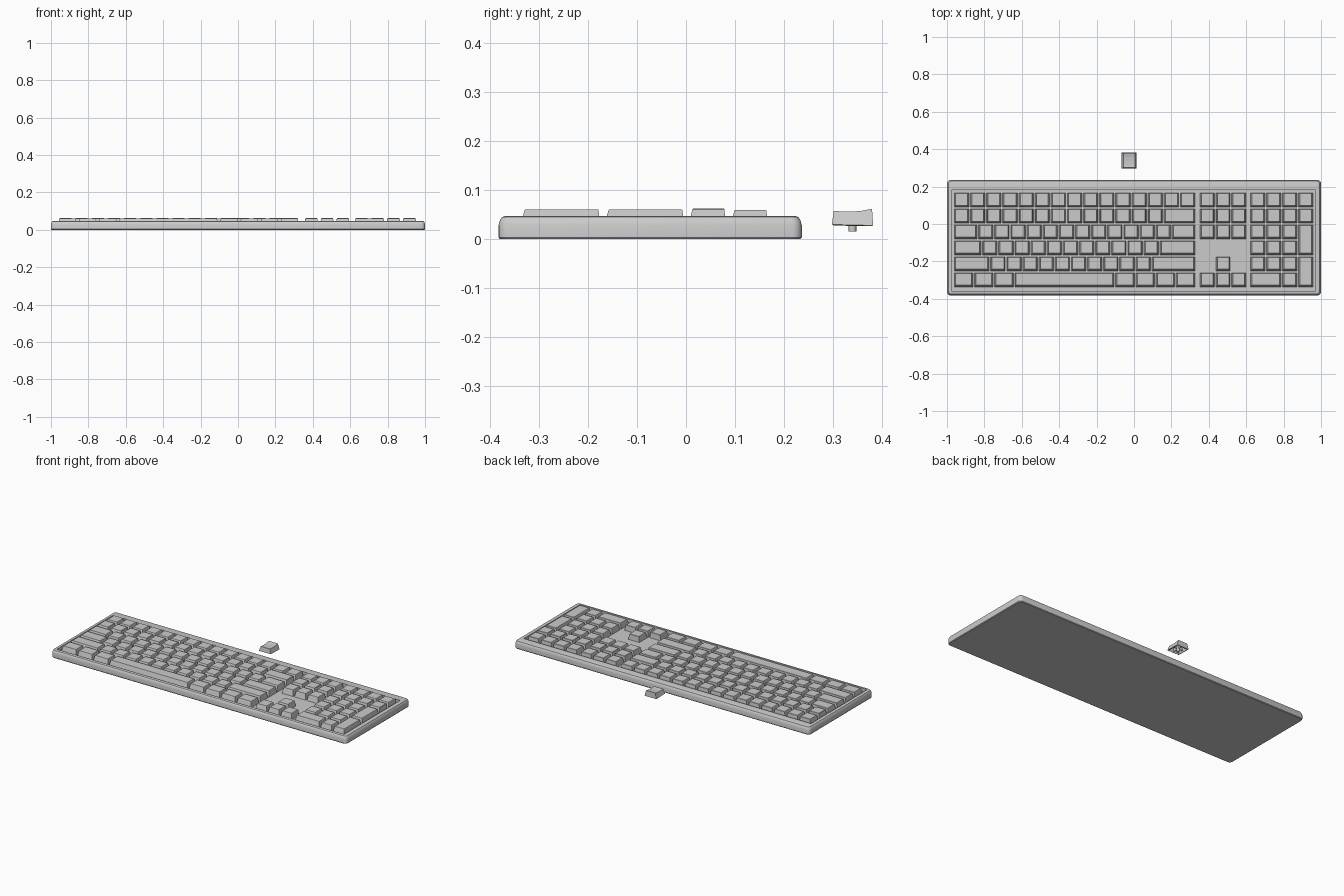
import bpy, bmesh, math

if "Cube" in bpy.data.objects:
    bpy.data.objects.remove(bpy.data.objects["Cube"])

U = 0.0863                 # main key pitch
ROW_TOP, ROW = 0.171, 0.0855
FLOOR, KEY_TOP = 0.027, 0.061


def finish(bm, name, smooth=False):
    bmesh.ops.recalc_face_normals(bm, faces=bm.faces)
    me = bpy.data.meshes.new(name)
    bm.to_mesh(me)
    bm.free()
    ob = bpy.data.objects.new(name, me)
    bpy.context.collection.objects.link(ob)
    if smooth:
        bpy.context.view_layer.objects.active = ob
        ob.select_set(True)
        bpy.ops.object.shade_smooth_by_angle(angle=math.radians(25))
        ob.select_set(False)
    return ob


def rounded_ring(bm, x0, x1, y0, y1, r, z, seg=4):
    verts = []
    corners = [(x1 - r, y1 - r), (x0 + r, y1 - r), (x0 + r, y0 + r), (x1 - r, y0 + r)]
    for q, (cx, cy) in enumerate(corners):
        for i in range(seg + 1):
            a = math.pi / 2 * (q + i / seg)
            verts.append(bm.verts.new((cx + r * math.cos(a), cy + r * math.sin(a), z)))
    return verts


def skin(bm, rings):
    for a, b in zip(rings, rings[1:]):
        n = len(a)
        for i in range(n):
            j = (i + 1) % n
            bm.faces.new((a[i], a[j], b[j], b[i]))


# Case: rounded slab with softened top rim and a sunken key well
bm = bmesh.new()
rings = []
for inset, z in [(0.003, 0.0), (0, 0.004), (0, 0.028), (0.003, 0.039), (0.007, 0.045), (0.013, 0.047)]:
    rings.append(rounded_ring(bm, -1 + inset, 1 - inset, -0.382 + inset, 0.236 - inset,
                              0.02 - inset * 0.6, z))
for z in (0.047, FLOOR):
    rings.append(rounded_ring(bm, -0.975, 0.97, -0.36, 0.184, 0.004, z))
skin(bm, rings)
bm.faces.new(rings[0])
bm.faces.new(rings[-1])
finish(bm, "keyboard_case", True)


# Keys: tapered blocks
def add_key(bm, x, row, w, rows=1, top=KEY_TOP):
    g = 0.0042
    x0, x1 = x + g, x + w - g
    y1 = ROW_TOP - row * ROW - g
    y0 = ROW_TOP - (row + rows) * ROW + g
    levels = [(0, 0, 0, FLOOR), (0.006, 0.009, 0.003, top - 0.0015), (0.0075, 0.0105, 0.0045, top)]
    rs = []
    for s, f, b, z in levels:
        pts = [(x0 + s, y0 + f), (x1 - s, y0 + f), (x1 - s, y1 - b), (x0 + s, y1 - b)]
        rs.append([bm.verts.new((px, py, z)) for px, py in pts])
    skin(bm, rs)
    bm.faces.new(rs[0])
    bm.faces.new(rs[-1])


# Main block, widths in key units
layout = [
    [1] * 15,
    [1] * 13 + [2],
    [1.5] + [1] * 12 + [1.5],
    [1.75] + [1] * 11 + [2.25],
    [2.25] + [1] * 10 + [2.75],
    [1.25] * 3 + [6.25] + [1.25] * 4,
]
tops = [0.060, 0.0625, 0.061, 0.061, 0.061, 0.061]
bm = bmesh.new()
for row, widths in enumerate(layout):
    x = -0.965
    for w in widths:
        add_key(bm, x, row, w * U, top=tops[row])
        x += w * U
finish(bm, "main_keys")

# Navigation and arrow keys
bm = bmesh.new()
for row, cols in enumerate([(0, 1, 2), (0, 1, 2), (0, 1, 2), (), (1,), (0, 1, 2)]):
    for c in cols:
        add_key(bm, 0.35 + c * 0.0842, row, 0.0842, top=tops[row])
finish(bm, "navigation_keys")

# Number pad
bm = bmesh.new()
P, X = 0.0855, 0.618
for row in range(5):
    for c in range(4 if row < 2 else 3):
        add_key(bm, X + c * P, row, P, top=tops[row])
add_key(bm, X + 3 * P, 2, P, rows=2)
add_key(bm, X + 3 * P, 4, P, rows=2)
add_key(bm, X, 5, 2 * P)
add_key(bm, X + 2 * P, 5, P)
finish(bm, "number_pad_keys")

# Loose keycap: hollow dished shell lying behind the case
CX, CY = -0.026, 0.339
profile = [(-0.038, 0.058), (-0.02, 0.0562), (0, 0.0562), (0.02, 0.058), (0.04, 0.062)]
bm = bmesh.new()
sections = []
for i, (y, z) in enumerate(profile):
    yb = -0.042 + 0.084 * i / 4
    zb = 0.030 - 0.002 * i / 4
    sections.append([bm.verts.new(p) for p in (
        (CX - 0.040, CY + yb, zb), (CX - 0.031, CY + y, z),
        (CX + 0.031, CY + y, z), (CX + 0.040, CY + yb, zb))])
for a, b in zip(sections, sections[1:]):
    for k in range(3):
        bm.faces.new((a[k], b[k], b[k + 1], a[k + 1]))
bm.faces.new(sections[0])
bm.faces.new(sections[-1][::-1])
cap = finish(bm, "loose_keycap")
# make sure the shell's normals point outward before thickening
if max(cap.data.polygons, key=lambda p: p.center.z).normal.z < 0:
    cap.data.flip_normals()
mod = cap.modifiers.new("thickness", 'SOLIDIFY')
mod.thickness, mod.offset = 0.006, -1

# Stem and cross ribs under the loose keycap
bpy.ops.mesh.primitive_cylinder_add(vertices=16, radius=0.008, depth=0.038,
                                    location=(CX, CY, 0.035))
bpy.context.object.name = "loose_keycap_stem"
for i, size in enumerate([(0.064, 0.003, 0.018), (0.003, 0.07, 0.018)]):
    bpy.ops.mesh.primitive_cube_add(size=1, location=(CX, CY, 0.043))
    rib = bpy.context.object
    rib.name = f"loose_keycap_rib_{i + 1}"
    rib.scale = size
